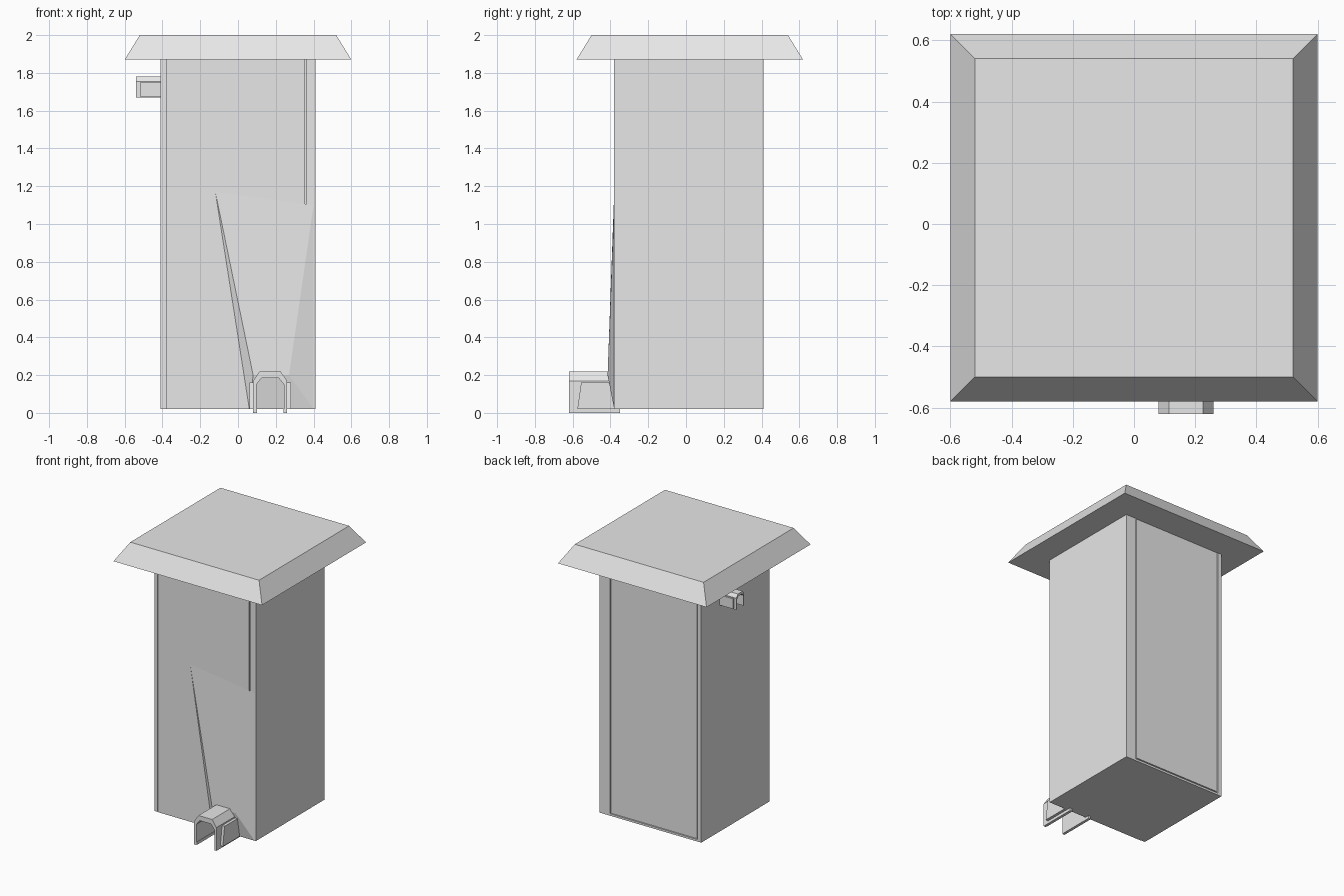
import bpy, bmesh
from mathutils import Vector

if "Cube" in bpy.data.objects:
    bpy.data.objects.remove(bpy.data.objects["Cube"])

grey = bpy.data.materials.new("light_grey")
grey.diffuse_color = (0.8, 0.8, 0.8, 1)
grey.use_nodes = True
grey.node_tree.nodes["Principled BSDF"].inputs["Base Color"].default_value = grey.diffuse_color


def make(name, verts, faces):
    me = bpy.data.meshes.new(name)
    me.from_pydata([Vector(v) for v in verts], [], faces)
    bm = bmesh.new()
    bm.from_mesh(me)
    bmesh.ops.recalc_face_normals(bm, faces=bm.faces)
    bm.to_mesh(me)
    bm.free()
    me.materials.append(grey)
    ob = bpy.data.objects.new(name, me)
    bpy.context.collection.objects.link(ob)
    return ob


def rect(x0, x1, y0, y1, z):
    return [(x0, y0, z), (x1, y0, z), (x1, y1, z), (x0, y1, z)]


def loft(name, bottom, top):
    n = len(bottom)
    sides = [(i, (i + 1) % n, (i + 1) % n + n, i + n) for i in range(n)]
    return make(name, bottom + top,
                sides + [tuple(range(n)), tuple(range(n, 2 * n))])


def box(name, x0, x1, y0, y1, z0, z1):
    return loft(name, rect(x0, x1, y0, y1, z0), rect(x0, x1, y0, y1, z1))


def tunnel(name, place, length, s=1.0):
    """Open chamfered arch, 0.18 wide and 0.22 tall, mapped by place(u, depth, z)."""
    outer = [(-.09, 0), (-.09, .17), (-.055, .22), (.055, .22), (.09, .17), (.09, 0)]
    inner = [(.073, 0), (.073, .15), (.045, .185), (-.045, .185), (-.073, .15), (-.073, 0)]
    ring = [(u * s, z * s) for u, z in outer + inner]
    verts = [place(u, d, z) for d in (0, length) for u, z in ring]
    faces = [(i, (i + 1) % 12, (i + 1) % 12 + 12, i + 12) for i in range(12)]
    for k in (0, 12):
        faces += [(k + i, k + i + 1, k + 10 - i, k + 11 - i) for i in range(5)]
    return make(name, verts, faces)


# Roof cap with sloping edges
loft("roof", rect(-.6, .6, -.58, .62, 1.87), rect(-.52, .52, -.50, .54, 2.0))

# Tower body with narrow grooves next to the corner boards
box("body", -.41, .41, -.37, .40, .02, 1.87)
box("front_panel", -.38, .355, -.38, -.369, .02, 1.87)
box("front_left_board", -.41, -.385, -.377, -.369, .02, 1.87)
box("front_right_board", .362, .41, -.38, -.369, .02, 1.87)
box("back_corner_board", .325, .41, .399, .41, .02, 1.87)
box("back_panel", -.375, .318, .399, .407, .045, 1.87)
box("back_edge_board", -.41, -.382, .399, .41, .02, 1.87)
box("back_sill", -.41, .325, .399, .41, .02, .035)

# Shallow bulge in the front wall above the entrance
make("front_bulge",
     [(-.12, -.38, 1.17), (.08, -.415, .2), (.27, -.415, .2), (.40, -.38, .02),
      (.06, -.38, .02), (.40, -.381, 1.1)],
     [(0, 1, 2), (0, 2, 5), (2, 3, 5), (1, 4, 3, 2), (0, 4, 1), (0, 5, 3, 4)])

# Entrance hood at the front with its side cheeks
tunnel("entrance_hood", lambda u, d, z: (.17 + u, -.38 - d, z), .24)
for side, sgn in (("left", -1), ("right", 1)):
    xs = sorted((.17 + sgn * .085, .17 + sgn * .11))
    loft(side + "_hood_cheek", rect(*xs, -.575, -.37, .02), rect(*xs, -.555, -.37, .16))
    xs = sorted((.17 + sgn * .07, .17 + sgn * .09))
    box(side + "_hood_runner", *xs, -.615, -.35, 0, .02)

# Small spout high on the left wall
tunnel("side_spout", lambda u, d, z: (-.41 - d, .145 + u, 1.67 + z), .13, .5)
for side, sgn in (("near", -1), ("far", 1)):
    ys = sorted((.145 + sgn * .042, .145 + sgn * .055))
    box(side + "_spout_cheek", -.52, -.41, *ys, 1.675, 1.75)
